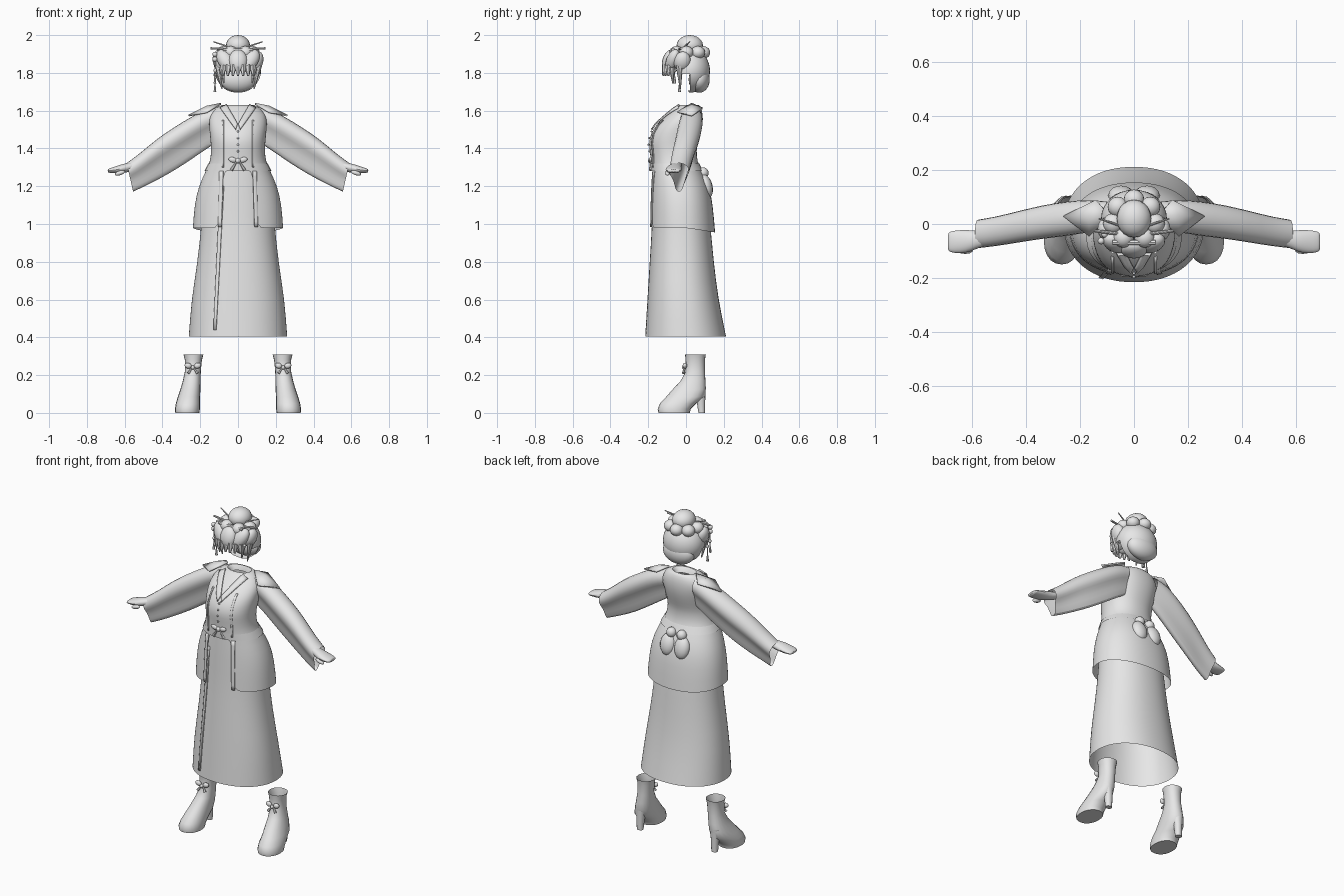
import bpy, bmesh, math
from mathutils import Vector, Matrix

if "Cube" in bpy.data.objects:
    bpy.data.objects.remove(bpy.data.objects["Cube"])

cloth = bpy.data.materials.new("pale_grey")
cloth.diffuse_color = (0.8, 0.8, 0.8, 1)
cloth.use_nodes = True
cloth.node_tree.nodes["Principled BSDF"].inputs["Base Color"].default_value = cloth.diffuse_color


def finish(name, bm, subsurf=0, thick=0, angle=40):
    bmesh.ops.recalc_face_normals(bm, faces=bm.faces)
    me = bpy.data.meshes.new(name)
    bm.to_mesh(me)
    bm.free()
    me.materials.append(cloth)
    ob = bpy.data.objects.new(name, me)
    bpy.context.collection.objects.link(ob)
    if thick:
        m = ob.modifiers.new("thickness", 'SOLIDIFY')
        m.thickness, m.offset = thick, 0
    if subsurf:
        m = ob.modifiers.new("smooth", 'SUBSURF')
        m.levels = m.render_levels = subsurf
    bpy.ops.object.select_all(action='DESELECT')
    ob.select_set(True)
    bpy.context.view_layer.objects.active = ob
    bpy.ops.object.shade_smooth_by_angle(angle=math.radians(angle))
    return ob


def loft(rings, cap_start=False, cap_end=False):
    bm = bmesh.new()
    rows = [[bm.verts.new(p) for p in r] for r in rings]
    n = len(rows[0])
    for a, b in zip(rows, rows[1:]):
        for i in range(n):
            bm.faces.new((a[i], a[(i + 1) % n], b[(i + 1) % n], b[i]))
    if cap_start:
        bm.faces.new(rows[0])
    if cap_end:
        bm.faces.new(rows[-1])
    return bm


def oval(z, rx, yf, yb, cx=0, n=32):
    """Horizontal ring from half width, front y and back y."""
    pts = []
    for i in range(n):
        t = 2 * math.pi * i / n
        s, c = math.sin(t), math.cos(t)
        pts.append((cx + rx * math.copysign(abs(s) ** 0.92, s),
                    (yf + yb) / 2 - (yb - yf) / 2 * math.copysign(abs(c) ** 0.92, c), z))
    return pts


def surf(prof, x, z, off=0.0):
    """Point on the front of a profiled garment."""
    for a, b in zip(prof, prof[1:]):
        if a[0] >= z >= b[0]:
            f = (a[0] - z) / (a[0] - b[0])
            rx, yf, yb = [a[k] + (b[k] - a[k]) * f for k in (1, 2, 3)]
            q = min(abs(x / rx), 1)
            return (x, (yf + yb) / 2 - (yb - yf) / 2 * (1 - q ** 2.17) ** 0.46 - off, z)


def strip(name, prof, left, right, off, thick=0.006, steps=10):
    """Thin plate draped on a garment between two (x, z) edge lines."""
    bm = bmesh.new()
    rows = []
    for i in range(steps + 1):
        f = i / steps
        l = [left[0][k] + (left[1][k] - left[0][k]) * f for k in (0, 1)]
        r = [right[0][k] + (right[1][k] - right[0][k]) * f for k in (0, 1)]
        rows.append([bm.verts.new(surf(prof, l[0] + (r[0] - l[0]) * j / 3,
                                       l[1] + (r[1] - l[1]) * j / 3, off)) for j in range(4)])
    for a, b in zip(rows, rows[1:]):
        for j in range(3):
            bm.faces.new((a[j], a[j + 1], b[j + 1], b[j]))
    return finish(name, bm, thick=thick)


def ball(name, loc, r, rot=(0, 0, 0), seg=16, keep=None):
    bm = bmesh.new()
    bmesh.ops.create_uvsphere(bm, u_segments=seg, v_segments=seg * 5 // 8, radius=1)
    m = Matrix.Translation(loc)
    for ang, ax in zip(rot, 'XYZ'):
        m = m @ Matrix.Rotation(ang, 4, ax)
    bmesh.ops.transform(bm, verts=bm.verts, matrix=m @ Matrix.Diagonal((*r, 1)))
    if keep:
        bmesh.ops.delete(bm, geom=[f for f in bm.faces if not keep(f.calc_center_median())],
                         context='FACES')
    return finish(name, bm, angle=60)


def rod(name, a, b, r1, r2, seg=8):
    a, b = Vector(a), Vector(b)
    bm = bmesh.new()
    bmesh.ops.create_cone(bm, cap_ends=True, segments=seg, radius1=r1, radius2=r2, depth=(b - a).length)
    rot = (b - a).to_track_quat('Z', 'Y').to_matrix().to_4x4()
    bmesh.ops.transform(bm, verts=bm.verts, matrix=Matrix.Translation((a + b) / 2) @ rot)
    return finish(name, bm)


# Long skirt, open at the hem, with a wrap edge down the front
SKIRT = [(1.30, .14, -.17, .05), (1.15, .185, -.177, .11), (1.0, .194, -.18, .13),
         (.8, .215, -.193, .147), (.6, .248, -.205, .172), (.405, .262, -.217, .213)]
finish("skirt", loft([oval(*r) for r in SKIRT]), subsurf=1)
strip("skirt_wrap_edge", SKIRT, [(-.095, 1.2), (-.13, .44)], [(-.075, 1.2), (-.115, .44)], .005)

# Jacket with a flared lower part, open at the front below the waist
JACKET = [(1.64, .07, -.03, .06), (1.62, .11, -.055, .08), (1.58, .15, -.10, .09),
          (1.53, .155, -.155, .09), (1.48, .15, -.187, .08), (1.43, .145, -.198, .065),
          (1.39, .142, -.192, .055), (1.33, .148, -.187, .06), (1.29, .167, -.184, .08),
          (1.2, .21, -.187, .125), (1.1, .232, -.19, .143), (.98, .24, -.193, .155)]
bm = loft([oval(1.60, .05, -.01, .05)] + [oval(*r) for r in JACKET])
bmesh.ops.delete(bm, geom=[f for f in bm.faces if f.calc_center_median().y < -.05
                           and abs(f.calc_center_median().x) < .08
                           and f.calc_center_median().z < 1.29], context='FACES')
for v in bm.verts:
    if v.co.z < .99 and v.co.y > 0:
        v.co.z -= .16 * v.co.y
finish("jacket", bm, subsurf=1, angle=50)

# Waist sash, front clasp and bow at the back
finish("waist_sash", loft([oval(z, rx + .005, yf - .003, yb + .005) for z, rx, yf, yb in
                           [(1.32, .152, -.186, .065), (1.28, .172, -.184, .085)]]))
ball("clasp_knot", (0, -.19, 1.335), (.014, .012, .014), seg=10)
for s in (-1, 1):
    ball("clasp_loop", (s * .028, -.188, 1.34), (.024, .009, .014), (0, s * -.25, 0), 10)
    rod("clasp_ribbon", (s * .008, -.19, 1.33), (s * .035, -.187, 1.285), .004, .009, 6)
    ball("back_bow_loop", (s * .048, .105, 1.2), (.048, .035, .065), (.25, 0, 0))
    ball("back_bow_tail", (s * .035, .09, 1.27), (.03, .03, .03), seg=12)
    # Front seams and folded lapels
    strip("front_seam", JACKET, [(s * .075, 1.55), (s * .075, 1.30)],
          [(s * .085, 1.55), (s * .085, 1.30)], .002, .004)
    strip("front_edge", JACKET, [(s * .078, 1.28), (s * .087, .985)],
          [(s * .098, 1.28), (s * .105, .985)], .003, .006)
    strip("lapel", JACKET, [(s * .06, 1.632), (s * .002, 1.53)],
          [(s * .095, 1.615), (s * .012, 1.50)], .008, .008)
for i in range(4):
    ball("jacket_button", surf(JACKET, 0, 1.49 - .035 * i, .002), (.006, .005, .006), seg=8)

# Wide sleeves: round arm above, narrow hanging drape below
SECTION = [(0, 0), (.05, .6), (.2, 1), (.4, .97), (.54, .6), (.78, .42), (.97, .3), (1, 0)]
STATIONS = [  # top x, top z, bottom x, bottom z, y, half width
    (.10, 1.625, .10, 1.44, .03, .055), (.17, 1.612, .16, 1.40, .03, .062),
    (.25, 1.57, .24, 1.345, .02, .066), (.34, 1.515, .33, 1.285, .008, .064),
    (.43, 1.455, .42, 1.235, -.01, .060), (.52, 1.375, .495, 1.197, -.028, .056),
    (.59, 1.325, .555, 1.17, -.037, .054)]
for s in (-1, 1):
    rings = []
    for xt, zt, xb, zb, y, hw in STATIONS:
        loop = [(f, w) for f, w in SECTION] + [(f, -w) for f, w in SECTION[-2:0:-1]]
        rings.append([(s * (xt + (xb - xt) * f), y + hw * w, zt + (zb - zt) * f) for f, w in loop])
    finish("sleeve", loft(rings), subsurf=1, angle=60)

    # Hand with thumb
    HAND = [(.50, 1.325, -.045, .03, .026), (.57, 1.30, -.055, .03, .024), (.605, 1.295, -.063, .042, .026),
            (.645, 1.287, -.066, .046, .02), (.685, 1.282, -.066, .04, .012), (.69, 1.282, -.066, .03, .006)]
    finish("hand", loft([[(s * x, y + a * math.cos(t * math.pi / 6), z + b * math.sin(t * math.pi / 6))
                          for t in range(12)] for x, z, y, a, b in HAND], True, True), subsurf=1)
    ball("thumb", (s * .625, -.098, 1.27), (.03, .013, .012), (0, s * .3, 0), 10)

    # Pointed shoulder flap
    bm = bmesh.new()
    tri = [bm.verts.new((s * x, y, z)) for x, y, z in
           [(.09, .03, 1.637), (.14, .088, 1.612), (.262, .03, 1.574), (.165, -.045, 1.592)]]
    mid = bm.verts.new((s * .165, .03, 1.622))
    for i in range(4):
        bm.faces.new((tri[i], tri[(i + 1) % 4], mid))
    finish("shoulder_flap", bm, thick=.009)

    # Heeled ankle boot
    BOOT = [(.31, .236, .053, -.005, .105), (.28, .236, .045, -.002, .10), (.22, .239, .042, -.002, .10),
            (.17, .245, .047, -.028, .103), (.125, .252, .053, -.07, .105), (.085, .26, .059, -.105, .095),
            (.05, .265, .064, -.138, .055), (.02, .268, .066, -.15, .025), (0, .268, .064, -.146, .02)]
    finish("boot", loft([oval(z, rx, yf, yb, s * cx, 20) for z, cx, rx, yf, yb in BOOT], False, True),
           angle=50)
    finish("boot_heel", loft([oval(z, rx, yf, yb, s * .253, 12) for z, rx, yf, yb in
                              [(.14, .036, .03, .105), (.07, .023, .055, .102), (0, .019, .066, .1)]],
                             False, True))
    # Ankle bow
    ball("boot_bow_knot", (s * .239, -.01, .24), (.01, .012, .011), seg=8)
    for d in (-1, 1):
        ball("boot_bow_loop", (s * .239 + d * .025, -.006, .25), (.02, .012, .015), (0, d * -.3, 0), 10)
        rod("boot_bow_tail", (s * .239 + d * .005, -.008, .24),
            (s * .239 + d * .025, -.014, .21), .004, .008, 6)

# Hair: hollow back shell, swept fringe, side locks
ball("back_hair", (0, .02, 1.812), (.122, .107, .117), seg=32,
     keep=lambda c: c.y > .015 or c.z > 1.86 or (abs(c.x) > .1 and c.z > 1.8))
ball("nape_hair", (0, .07, 1.765), (.1, .056, .07), seg=24)
for s in (-1, 1):
    ball("fringe_sweep", (s * .065, -.07, 1.865), (.042, .035, .068), (-.35, s * .55, 0))
    ball("side_puff", (s * .098, -.02, 1.86), (.035, .045, .055), (-.2, s * .3, 0))
    rod("side_lock", (s * .108, -.035, 1.84), (s * .085, -.03, 1.715), .02, .003)
    rod("front_lock", (s * .085, -.075, 1.83), (s * .075, -.07, 1.745), .018, .003)
ball("fringe_middle", (0, -.092, 1.865), (.05, .033, .06), (-.3, 0, 0))
for i in range(7):
    x = -.075 + .025 * i
    rod("fringe_tip", (x, -.108 + 3 * x * x, 1.84), (x * 1.1, -.122 + 5 * x * x, 1.785), .02, .006, 6)

# Top bun with a ring of rolled curls
ball("top_bun", (0, .02, 1.945), (.064, .07, .055), seg=20)
for i in range(7):
    a = math.radians(-60 + 50 * i)
    ball("rolled_curl", (.078 * math.cos(a), .015 + .075 * math.sin(a), 1.908), (.038, .038, .034))

# Hair sticks, flower ornament and hanging tassels
for s in (-1, 1):
    rod("hair_stick", (s * .03, -.04, 1.925), (s * .145, -.025, 1.93), .006, .006)
    rod("upper_hair_stick", (s * .04, -.01, 1.935), (s * .13, .02, 1.965), .005, .003)
rod("hair_band", (-.08, -.068, 1.922), (.08, -.068, 1.922), .01, .01)
for i in range(5):
    a = i * math.tau / 5
    ball("ornament_petal", (-.112 + .012 * math.cos(a), -.045 + .022 * math.cos(a),
                            1.885 + .022 * math.sin(a)), (.014, .014, .014), seg=8)
for y, low in ((-.06, 1.745), (-.035, 1.70)):
    rod("tassel_cord", (-.12, y, 1.88), (-.122, y, low + .03), .003, .003, 6)
    ball("tassel_bead", (-.121, y, (low + 1.88) / 2), (.009, .009, .011), seg=8)
    rod("tassel_end", (-.122, y, low + .035), (-.122, y, low), .004, .008, 6)
